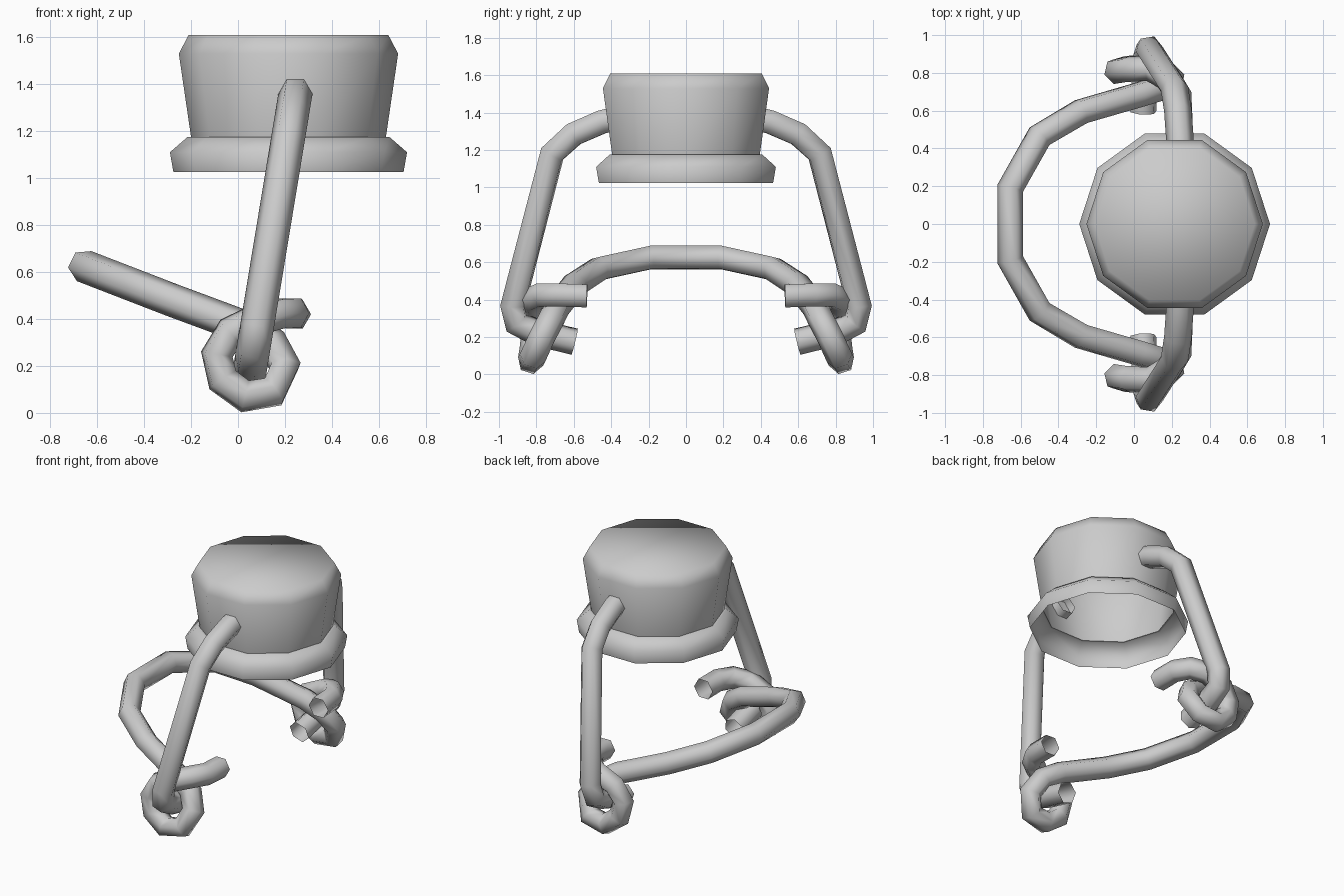
import bpy, bmesh
from math import cos, sin, pi, radians

if "Cube" in bpy.data.objects:
    bpy.data.objects.remove(bpy.data.objects["Cube"])

CX = 0.215          # cap axis in x
SIDES = 10


def smooth(ob, angle):
    bpy.ops.object.select_all(action='DESELECT')
    ob.select_set(True)
    bpy.context.view_layer.objects.active = ob
    bpy.ops.object.shade_smooth_by_angle(angle=radians(angle))


def lathe(name, profile, close_top):
    """Ten-sided open shell turned around the cap axis; profile is (r, z)."""
    bm = bmesh.new()
    rings = [[bm.verts.new((CX + r * cos(2 * pi * i / SIDES),
                            r * sin(2 * pi * i / SIDES), z)) for i in range(SIDES)]
             for r, z in profile]
    for a, b in zip(rings, rings[1:]):
        for i in range(SIDES):
            j = (i + 1) % SIDES
            bm.faces.new((a[i], a[j], b[j], b[i]))
    if close_top:
        bm.faces.new(rings[-1])
    me = bpy.data.meshes.new(name)
    bm.to_mesh(me)
    bm.free()
    ob = bpy.data.objects.new(name, me)
    bpy.context.collection.objects.link(ob)
    smooth(ob, 64)
    return ob


def wire(name, points, radius):
    """Six-sided bent wire along a polyline, with open ends."""
    cu = bpy.data.curves.new(name, 'CURVE')
    cu.dimensions = '3D'
    cu.bevel_depth = radius
    cu.bevel_resolution = 1
    sp = cu.splines.new('POLY')
    sp.points.add(len(points) - 1)
    for p, co in zip(sp.points, points):
        p.co = (*co, 1)
    ob = bpy.data.objects.new(name, cu)
    bpy.context.collection.objects.link(ob)
    bpy.ops.object.select_all(action='DESELECT')
    ob.select_set(True)
    bpy.context.view_layer.objects.active = ob
    bpy.ops.object.convert(target='MESH')
    ob = bpy.context.view_layer.objects.active
    ob.name = name
    smooth(ob, 70)
    return ob


def mirrored(points):
    return [(x, -y, z) for x, y, z in points]


# Stopper cap and its rubber seal, hollow from below
lathe("stopper_cap", [(0.415, 1.175), (0.467, 1.53), (0.425, 1.61)], True)
lathe("seal_ring", [(0.49, 1.025), (0.505, 1.11), (0.43, 1.175), (0.415, 1.175)], False)

# Side wires: from the cap wall down, hooking inwards through the coils
leg_yz = [(0.37, 1.37), (0.45, 1.35), (0.60, 1.285), (0.715, 1.18),
          (0.925, 0.37), (0.905, 0.275), (0.80, 0.225), (0.595, 0.175)]
leg = [(0.05 + (z - 0.18) * 0.165, y, z) for y, z in leg_yz]
wire("side_wire_back", leg, 0.073)
wire("side_wire_front", mirrored(leg), 0.073)

# Lever bail: wide arc, then a coil and a short tail on each side
half = [(-0.655, 0.19, 0.625), (-0.50, 0.465, 0.565), (-0.28, 0.595, 0.48),
        (0.03, 0.685, 0.365), (0.145, 0.72, 0.295), (0.20, 0.77, 0.20),
        (0.15, 0.82, 0.09), (0.03, 0.83, 0.07), (-0.065, 0.82, 0.14),
        (-0.09, 0.81, 0.25), (-0.03, 0.82, 0.345), (0.09, 0.825, 0.40),
        (0.18, 0.77, 0.425), (0.235, 0.68, 0.425), (0.24, 0.53, 0.42)]
wire("lever_bail", mirrored(half)[::-1] + half, 0.071)
